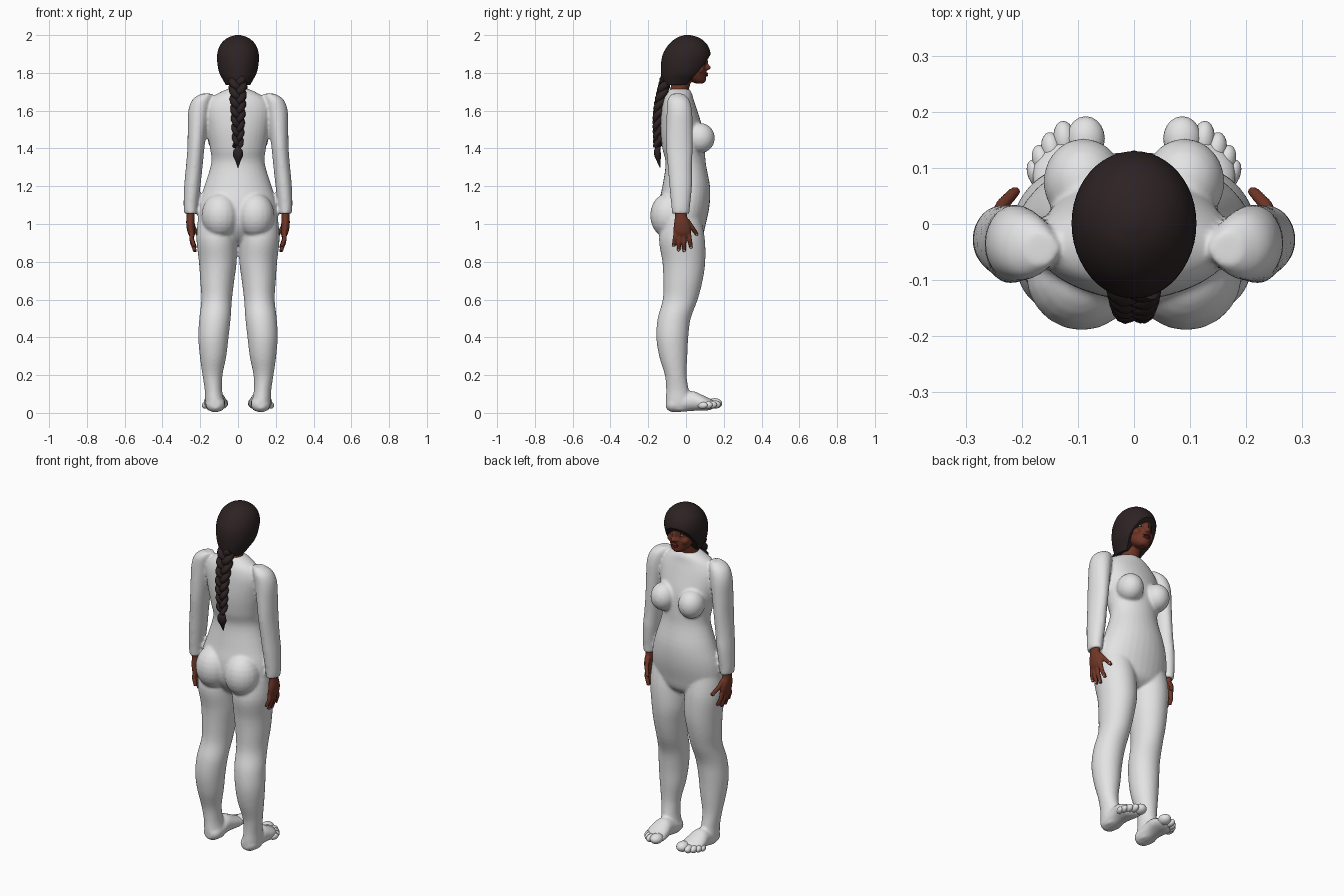
import bpy, bmesh
from math import sin, cos, pi
from mathutils import Vector, Matrix

cube = bpy.data.objects.get("Cube")
if cube:
    bpy.data.objects.remove(cube)


def material(name, rgb):
    m = bpy.data.materials.new(name)
    m.use_nodes = True
    m.diffuse_color = (*rgb, 1)
    m.node_tree.nodes["Principled BSDF"].inputs["Base Color"].default_value = (*rgb, 1)
    return m


SUIT = material("white suit", (0.77, 0.77, 0.77))
SKIN = material("brown skin", (0.16, 0.037, 0.02))
HAIR = material("dark hair", (0.026, 0.016, 0.017))
LIP = material("lip red", (0.13, 0.02, 0.017))
NAIL = material("pale nail", (0.6, 0.42, 0.36))
EYE = material("eye white", (0.5, 0.45, 0.42))


def finish(name, bm, mat):
    bmesh.ops.recalc_face_normals(bm, faces=bm.faces)
    me = bpy.data.meshes.new(name)
    bm.to_mesh(me)
    bm.free()
    me.materials.append(mat)
    me.shade_smooth()
    ob = bpy.data.objects.new(name, me)
    bpy.context.collection.objects.link(ob)
    return ob


def blend(a, b, c, d, t):
    return 0.5 * (2 * b + (c - a) * t + (2 * a - 5 * b + 4 * c - d) * t * t
                  + (3 * b - a - 3 * c + d) * t ** 3)


def loft(name, rings, mat, axis="z", sub=4, segs=32, cuts=()):
    """Rings are (position along axis, centre 1, centre 2, radius 1, radius 2)."""
    full, last = [], len(rings) - 1
    for i in range(last):
        four = [rings[max(0, min(last, i + k))] for k in (-1, 0, 1, 2)]
        for j in range(sub):
            full.append([blend(*v, j / sub) for v in zip(*four)])
    full.append(rings[-1])
    bm, loops = bmesh.new(), []
    for p, c1, c2, r1, r2 in full:
        loop = []
        for k in range(segs):
            u = c1 + r1 * cos(2 * pi * k / segs)
            v = c2 + r2 * sin(2 * pi * k / segs)
            loop.append(bm.verts.new((u, v, p) if axis == "z" else (u, p, v)))
        loops.append(loop)
    for a, b in zip(loops, loops[1:]):
        for k in range(segs):
            n = (k + 1) % segs
            bm.faces.new((a[k], a[n], b[n], b[k]))
    bm.faces.new(loops[0])
    bm.faces.new(loops[-1])
    for co, no in cuts:
        res = bmesh.ops.bisect_plane(bm, geom=bm.verts[:] + bm.edges[:] + bm.faces[:],
                                     plane_co=co, plane_no=no, clear_inner=True)
        edges = [e for e in res["geom_cut"] if isinstance(e, bmesh.types.BMEdge)]
        bmesh.ops.holes_fill(bm, edges=edges)
    return finish(name, bm, mat)


def depth(rows):
    """(z, centre x, radius x, back y, front y) to loft rings."""
    return [(z, cx, (b + f) / 2, rx, (f - b) / 2) for z, cx, rx, b, f in rows]


def ball(name, centre, radii, mat, turn=0):
    bm = bmesh.new()
    bmesh.ops.create_uvsphere(bm, u_segments=20, v_segments=12, radius=1)
    bm.transform(Matrix.Translation(centre) @ Matrix.Rotation(turn, 4, "Z")
                 @ Matrix.Diagonal((*radii, 1)))
    return finish(name, bm, mat)


def select(objs):
    bpy.ops.object.select_all(action="DESELECT")
    for o in objs:
        o.select_set(True)
    bpy.context.view_layer.objects.active = objs[0]


def tube(name, points, radii, mat):
    cu = bpy.data.curves.new(name, "CURVE")
    cu.dimensions, cu.bevel_depth, cu.bevel_resolution = "3D", 1, 3
    cu.use_fill_caps = True
    sp = cu.splines.new("POLY")
    sp.points.add(len(points) - 1)
    for pt, co, r in zip(sp.points, points, radii):
        pt.co, pt.radius = (*co, 1), r
    cu.materials.append(mat)
    ob = bpy.data.objects.new(name, cu)
    bpy.context.collection.objects.link(ob)
    select([ob])
    bpy.ops.object.convert(target="MESH")
    ob = bpy.context.object
    ob.data.shade_smooth()
    return ob


def fuse(name, objs, voxel, smooth):
    select(objs)
    bpy.ops.object.join()
    ob = bpy.context.object
    ob.name = name
    rm = ob.modifiers.new("fuse", "REMESH")
    rm.mode, rm.voxel_size, rm.use_smooth_shade = "VOXEL", voxel, True
    sm = ob.modifiers.new("soften", "SMOOTH")
    sm.factor, sm.iterations = 0.5, smooth
    return ob


# Torso
suit = [loft("torso", depth([
    (1.715, 0, .055, -.085, .015), (1.695, 0, .10, -.10, .03), (1.66, 0, .15, -.118, .04),
    (1.6, 0, .175, -.13, .06), (1.5, 0, .165, -.135, .09), (1.4, 0, .148, -.125, .1),
    (1.32, 0, .142, -.108, .105), (1.2, 0, .178, -.125, .127), (1.1, 0, .207, -.145, .125),
    (1.0, 0, .21, -.14, .105), (.93, 0, .17, -.1, .085), (.89, 0, .06, -.05, .04)]), SUIT)]

for s, side in ((1, "left"), (-1, "right")):
    # Bust and seat
    suit.append(ball("bust", (s * .09, .075, 1.455), (.072, .078, .08), SUIT))
    suit.append(ball("seat", (s * .093, -.09, 1.045), (.1, .1, .12), SUIT))
    # Leg
    suit.append(loft("leg", depth([
        (1.03, s * .112, .1, -.12, .08), (.92, s * .113, .107, -.143, .1),
        (.8, s * .107, .1, -.125, .102), (.7, s * .11, .09, -.12, .088),
        (.6, s * .113, .081, -.123, .062), (.5, s * .122, .083, -.15, .025),
        (.4, s * .13, .08, -.157, .012), (.3, s * .132, .07, -.142, .007),
        (.2, s * .135, .053, -.112, .003), (.12, s * .13, .046, -.105, .015),
        (.05, s * .123, .05, -.107, .03), (.012, s * .12, .04, -.09, .02)]), SUIT))
    # Foot
    suit.append(loft("foot", [
        (-.105, s * .12, .045, .022, .022), (-.08, s * .12, .045, .047, .04),
        (-.03, s * .12, .05, .052, .045), (.03, s * .12, .063, .053, .053),
        (.08, s * .12, .055, .062, .043), (.115, s * .115, .047, .06, .034),
        (.145, s * .1, .045, .044, .024)], SUIT, axis="y"))
    # Arm
    suit.append(loft("arm", [
        (1.69, s * .165, -.045, .03, .03), (1.66, s * .19, -.04, .05, .056),
        (1.6, s * .207, -.035, .056, .067), (1.5, s * .216, -.035, .05, .07),
        (1.4, s * .223, -.035, .045, .07), (1.3, s * .232, -.032, .044, .064),
        (1.2, s * .242, -.028, .043, .06), (1.1, s * .25, -.028, .038, .05),
        (1.055, s * .25, -.028, .034, .046)], SUIT))
    # Toes
    toes = [(.086, .152, .034, .04, .028), (.124, .15, .02, .034, .022),
            (.146, .132, .019, .032, .021), (.163, .112, .018, .03, .02),
            (.173, .088, .016, .028, .018)]
    for i, (x, y, rx, ry, rz) in enumerate(toes):
        ball(f"{side}_toe_{i + 1}", (s * x, y, .022 + rz), (rx, ry, rz), SUIT, -s * .1 * i)
    # Hand, fingers and nails
    hand = [loft("palm", [
        (1.08, s * .25, -.027, .021, .03), (1.04, s * .251, -.026, .022, .032),
        (1.0, s * .252, -.022, .022, .042), (.96, s * .248, -.02, .02, .046),
        (.935, s * .243, -.02, .014, .041)], SKIN)]
    digits = [((.246, -.052, .96), (.23, -.066, .88)), ((.246, -.032, .955), (.226, -.04, .855)),
              ((.246, -.01, .955), (.224, -.01, .85)), ((.246, .012, .96), (.224, .028, .87)),
              ((.246, .005, 1.02), (.208, .062, .94))]
    for i, (a, b) in enumerate(digits):
        a, b = Vector((s * a[0], *a[1:])), Vector((s * b[0], *b[1:]))
        bend = Vector((s * .008, 0, 0))
        pts = [a, a.lerp(b, .5) + bend, a.lerp(b, .85) + bend * .4, a.lerp(b, .96), b]
        hand.append(tube("finger", pts, (.013, .012, .0105, .0085, .003), SKIN))
        ball(f"{side}_nail_{i + 1}", a.lerp(b, .9) + bend * 1.05, (.004, .006, .009), NAIL)
    fuse(f"{side}_hand", hand, .004, 2)

fuse("body_suit", suit, .008, 5)

# Head, nose and neck
head = [loft("skull", depth([
    (1.745, 0, .022, .05, .092), (1.757, 0, .038, .02, .104), (1.78, 0, .056, -.02, .107),
    (1.81, 0, .07, -.05, .108), (1.85, 0, .08, -.09, .107), (1.89, 0, .085, -.1, .112),
    (1.93, 0, .078, -.08, .098), (1.97, 0, .045, -.04, .05)]), SKIN),
    ball("nose_tip", (0, .114, 1.828), (.016, .018, .013), SKIN),
    ball("nose_bridge", (0, .106, 1.848), (.01, .013, .03), SKIN),
    loft("neck", [(1.66, 0, -.045, .06, .055), (1.72, 0, -.033, .05, .05),
                  (1.8, 0, -.008, .047, .05)], SKIN)]
for s in (1, -1):
    head.append(ball("nostril", (s * .013, .107, 1.823), (.01, .012, .009), SKIN))
    head.append(ball("cheek", (s * .042, .07, 1.818), (.025, .028, .025), SKIN))
fuse("head", head, .005, 3)

# Lips, eyes and brows
ball("upper_lip", (0, .107, 1.797), (.024, .01, .006), LIP)
ball("lower_lip", (0, .106, 1.787), (.021, .011, .007), LIP)
for s, side in ((1, "left"), (-1, "right")):
    ball(f"{side}_eye", (s * .033, .094, 1.851), (.014, .007, .006), EYE, -s * .35)
    ball(f"{side}_iris", (s * .033, .098, 1.851), (.006, .005, .006), HAIR, -s * .35)
    ball(f"{side}_brow", (s * .035, .096, 1.871), (.02, .006, .004), HAIR, -s * .35)

# Hair cap, cut open around the face on a slanted sweep
loft("hair_cap", depth([
    (1.72, 0, .055, -.118, .02), (1.76, 0, .078, -.128, .06), (1.8, 0, .099, -.132, .1),
    (1.85, 0, .109, -.132, .122), (1.9, 0, .11, -.122, .13), (1.95, 0, .093, -.092, .112),
    (1.985, 0, .056, -.05, .072), (2.0, 0, .012, -.008, .024)]), HAIR, segs=48,
    cuts=[((0, 0, 1.735), (0, 0, 1)), ((0, 0, 1.745), (.2, -1.2, 1))])
select([bpy.data.objects["hair_cap"]])
bpy.ops.object.shade_smooth_by_angle(angle=.7)

# Braid of three strands
steps = 70
for k in range(3):
    pts, radii = [], []
    for i in range(steps + 1):
        t = i / steps
        ph = 2 * pi * (2.4 * t + k / 3)
        w = .03 - .014 * t
        y = -.105 - .045 * sin(pi * min(t * .75, .5))
        pts.append((w * sin(ph), y + .012 * sin(2 * ph), 1.77 - .36 * t))
        radii.append(.022 - .009 * t)
    tube(f"braid_strand_{k + 1}", pts, radii, HAIR)

# Tied tuft at the end of the braid
loft("braid_tuft", [
    (1.425, 0, -.15, .017, .016), (1.405, 0, -.15, .014, .014), (1.385, 0, -.152, .025, .018),
    (1.36, 0, -.15, .026, .017), (1.335, 0, -.145, .014, .011), (1.3, 0, -.137, .003, .003)],
    HAIR, segs=20)
